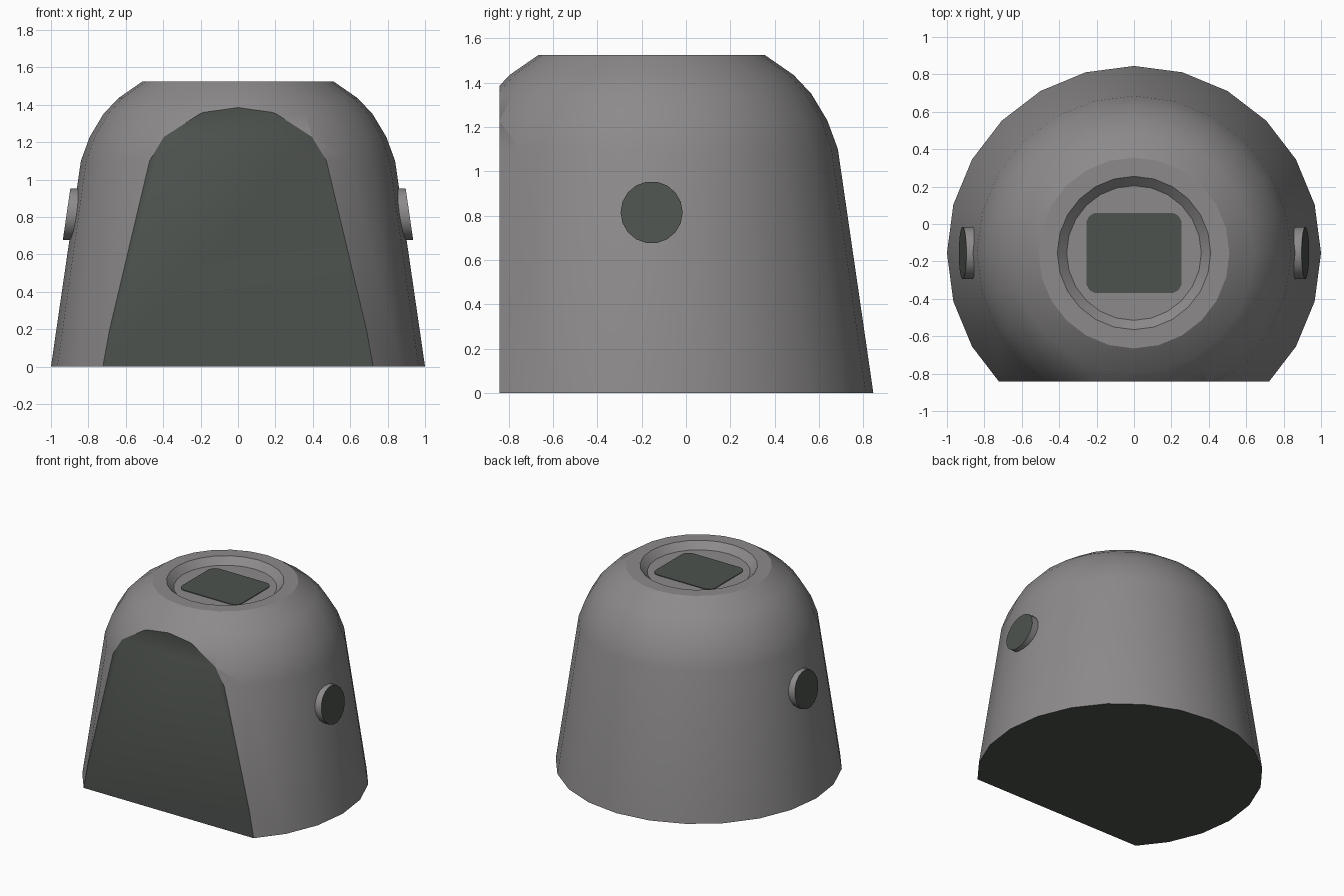
import bpy, bmesh, math
from mathutils import Vector

if "Cube" in bpy.data.objects:
    bpy.data.objects.remove(bpy.data.objects["Cube"])

AXIS_Y = -0.155      # centre of the round body
FRONT_Y = -0.842     # flat front plane
SIDES = 24


def material(name, rgb):
    m = bpy.data.materials.new(name)
    m.diffuse_color = (*rgb, 1)
    m.use_nodes = True
    m.node_tree.nodes["Principled BSDF"].inputs["Base Color"].default_value = m.diffuse_color
    return m


GREY = material("warm grey", (0.265, 0.255, 0.258))
DARK = material("dark green grey", (0.075, 0.085, 0.076))


def finish(bm, name):
    bmesh.ops.recalc_face_normals(bm, faces=bm.faces)
    me = bpy.data.meshes.new(name)
    bm.to_mesh(me)
    bm.free()
    me.materials.append(GREY)
    me.materials.append(DARK)
    ob = bpy.data.objects.new(name, me)
    bpy.context.collection.objects.link(ob)
    bpy.ops.object.select_all(action='DESELECT')
    ob.select_set(True)
    bpy.context.view_layer.objects.active = ob
    bpy.ops.object.shade_smooth_by_angle(angle=math.radians(30))
    return ob


# Body: tapered dome with a dished top, dark underside and dark flat front
profile = [(1.0, 0), (0.84, 1.10), (0.793, 1.228), (0.72, 1.35), (0.64, 1.435),
           (0.51, 1.525), (0.41, 1.525), (0.36, 1.475)]
bm = bmesh.new()
rings = []
for r, z in profile:
    rings.append([bm.verts.new((r * math.cos(a), AXIS_Y + r * math.sin(a), z))
                  for a in (i * math.tau / SIDES for i in range(SIDES))])
for low, high in zip(rings, rings[1:]):
    for i in range(SIDES):
        j = (i + 1) % SIDES
        bm.faces.new((low[i], low[j], high[j], high[i]))
bm.faces.new(rings[0][::-1]).material_index = 1
bm.faces.new(rings[-1])
cut = bmesh.ops.bisect_plane(bm, geom=bm.verts[:] + bm.edges[:] + bm.faces[:],
                             plane_co=(0, FRONT_Y, 0), plane_no=(0, -1, 0),
                             clear_outer=True)
edges = [e for e in cut["geom_cut"] if isinstance(e, bmesh.types.BMEdge)]
for f in bmesh.ops.edgeloop_fill(bm, edges=edges)["faces"]:
    f.material_index = 1
finish(bm, "body")

# Top pad: thin dark rounded rectangle in the dish
bm = bmesh.new()
hx, hy, rad = 0.255, 0.215, 0.06
outline = []
for k, (sx, sy) in enumerate([(1, 1), (-1, 1), (-1, -1), (1, -1)]):
    for s in range(6):
        a = (k + s / 5) * math.pi / 2
        outline.append(bm.verts.new((sx * (hx - rad) + rad * math.cos(a),
                                     AXIS_Y + sy * (hy - rad) + rad * math.sin(a),
                                     1.472)))
pad = bm.faces.new(outline)
top = bmesh.ops.extrude_face_region(bm, geom=[pad])["geom"]
bmesh.ops.translate(bm, vec=Vector((0, 0, 0.008)),
                    verts=[v for v in top if isinstance(v, bmesh.types.BMVert)])
for f in bm.faces:
    f.material_index = 1
finish(bm, "top_pad")

# Side knobs: short round studs whose dark caps follow the wall slope
for side, name in ((1, "right_knob"), (-1, "left_knob")):
    bm = bmesh.new()
    loops = [[], []]
    for i in range(18):
        a = i * math.tau / 18
        y, z = AXIS_Y + 0.14 * math.cos(a), 0.815 + 0.14 * math.sin(a)
        wall = 1.0 - z * 0.1455
        for loop, off in zip(loops, (-0.06, 0.035)):
            loop.append(bm.verts.new((side * (wall + off), y, z)))
    inner, outer = loops
    for i in range(18):
        j = (i + 1) % 18
        bm.faces.new((inner[i], inner[j], outer[j], outer[i]))
    bm.faces.new(inner)
    bm.faces.new(outer).material_index = 1
    finish(bm, name)
